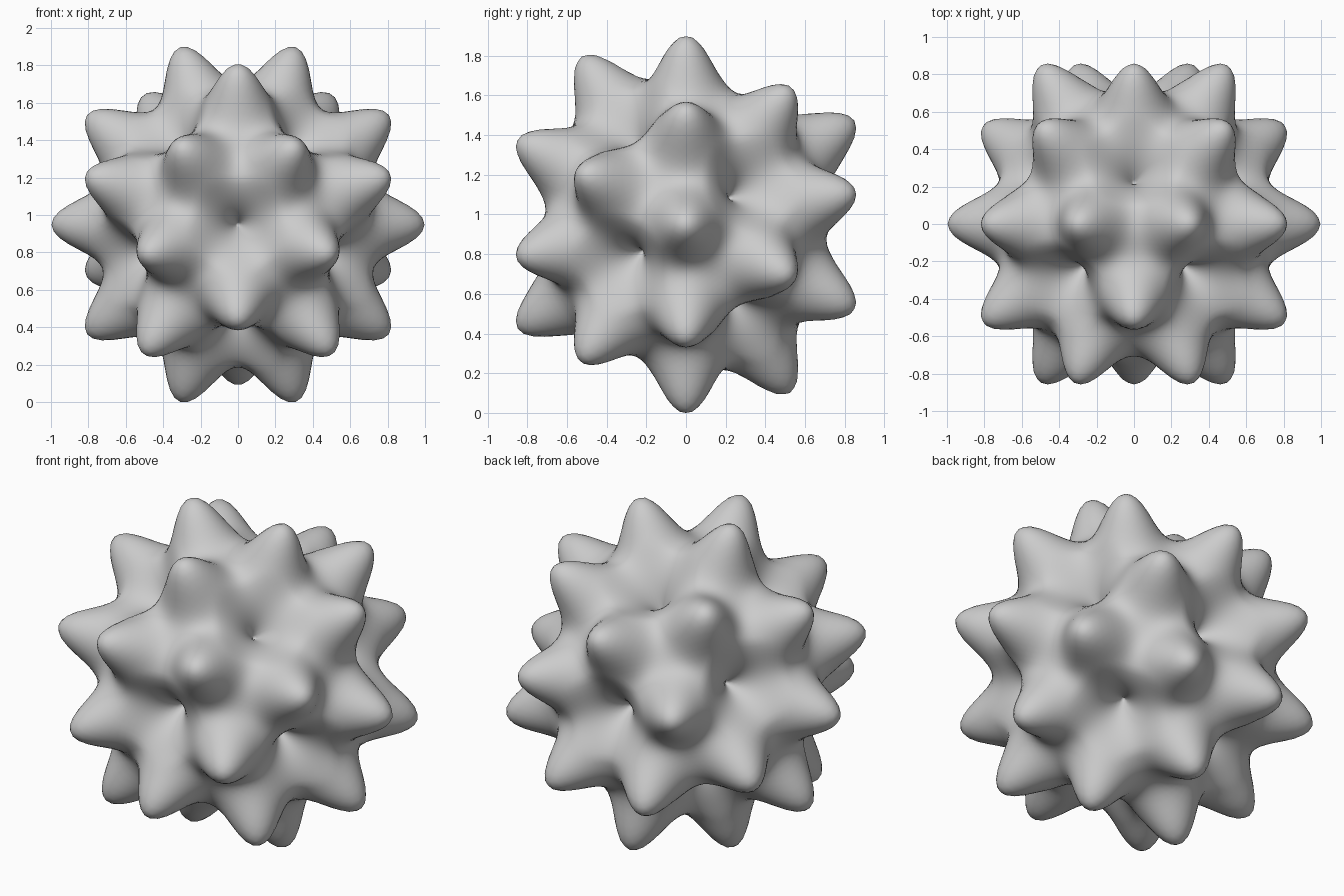
import bpy, bmesh, math

cube = bpy.data.objects.get("Cube")
if cube:
    bpy.data.objects.remove(cube, do_unlink=True)

BASE = 0.735                      # radius of the plain ball
BUMP_HEIGHT, BUMP_WIDTH = 0.262, math.radians(10.5)
PIT_DEPTH, PIT_WIDTH = 0.265, math.radians(20)


def icosphere(level):
    """Unit icosphere with one five-fold axis along y."""
    bm = bmesh.new()
    bmesh.ops.create_icosphere(bm, subdivisions=level, radius=1)
    for v in bm.verts:
        v.co = v.co.yzx.normalized()
    return bm


# Pits sit on the corners of an icosahedron, bumps on its edge midpoints
guide = icosphere(1)
pits = [v.co.copy() for v in guide.verts]
bumps = [(e.verts[0].co + e.verts[1].co).normalized() for e in guide.edges]
guide.free()


def angle(a, b):
    return math.acos(max(-1, min(1, a.dot(b))))


def radius(d):
    r = BASE
    for b in bumps:
        r += BUMP_HEIGHT * math.exp(-(angle(d, b) / BUMP_WIDTH) ** 2)
    nearest = min(angle(d, p) for p in pits)
    if nearest < PIT_WIDTH:
        r -= PIT_DEPTH * (1 - nearest / PIT_WIDTH) ** 1.5
    return r


# Ball pushed out into rounded bumps and in to pointed pits
bm = icosphere(6)
for v in bm.verts:
    v.co *= radius(v.co)
low = min(v.co.z for v in bm.verts)
for v in bm.verts:
    v.co.z -= low
for f in bm.faces:
    f.smooth = True
bmesh.ops.recalc_face_normals(bm, faces=bm.faces)

mesh = bpy.data.meshes.new("bumpy_ball")
bm.to_mesh(mesh)
bm.free()

# Plain grey surface
grey = bpy.data.materials.new("plain_grey")
grey.use_nodes = True
colour = (0.6, 0.6, 0.6, 1)
grey.diffuse_color = colour
grey.node_tree.nodes["Principled BSDF"].inputs["Base Color"].default_value = colour
mesh.materials.append(grey)

ball = bpy.data.objects.new("bumpy_ball", mesh)
bpy.context.collection.objects.link(ball)
